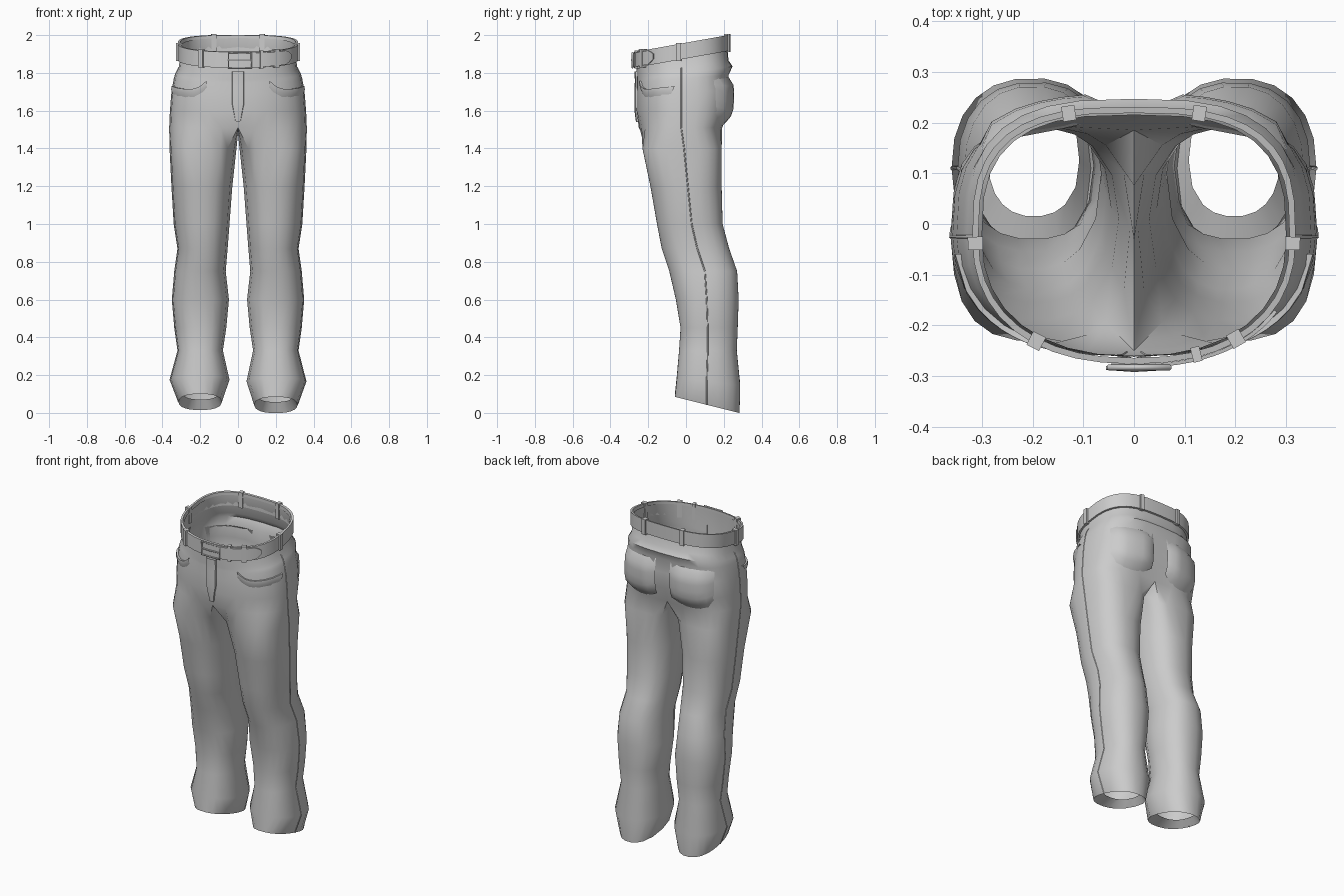
import bpy, bmesh, math
from mathutils import Vector

if "Cube" in bpy.data.objects:
    bpy.data.objects.remove(bpy.data.objects["Cube"])

M, K = 16, 4          # outer and inner segments of each leg ring
NF, NB = 2.3, 2.9     # squareness of the front and back of the torso

# z, tilt, inner x, outer x, front y, back y, y of widest point
LEG = [(.11, -.2, .108, .287, .015, .262, .125),   # turned-in cuff
       (.07, -.25, .085, .315, -.06, .285, .11),
       (.18, -.12, .045, .36, -.05, .288, .11),
       (.33, 0, .08, .318, -.038, .27, .115),
       (.45, 0, .062, .335, -.03, .275, .115),
       (.60, 0, .048, .348, -.055, .28, .11),
       (.75, 0, .065, .335, -.09, .272, .10),
       (.87, 0, .055, .318, -.13, .23, .06),
       (1.0, 0, .045, .338, -.155, .195, .03),
       (1.2, 0, .03, .35, -.19, .19, .01),
       (1.4, 0, .008, .36, -.232, .19, -.01)]
# z, tilt, half width, front y, back y, dent at the centre back
TORSO = [(1.51, 0, .362, -.25, .195, .01),
         (1.60, 0, .358, -.262, .235, .03),
         (1.70, .02, .35, -.262, .24, .02),
         (1.77, .08, .338, -.26, .228, .005),
         (1.80, .14, .33, -.26, .247, 0),
         (1.83, .16, .314, -.262, .225, 0),
         (1.945, .18, .3, -.26, .215, 0)]
YC = -.025


def spow(v, p):
    return math.copysign(abs(v) ** p, v)


def oval(t, a, yf, yb, yc, nf, nb):
    """Superellipse point with separate front and back depth."""
    c, s = math.cos(t), math.sin(t)
    n, b = (nf, yc - yf) if s < 0 else (nb, yb - yc)
    return spow(c, 2 / n) * a, yc + spow(s, 2 / n) * b


def lift(s, z):
    """The left hem sits a little higher."""
    return .02 * max(0, 1 - z / .33) if s < 0 else 0


def body(z, x, front, off):
    """Point on the torso at height z and sideways x, pushed outwards."""
    i = max(j for j in range(len(TORSO) - 1) if TORSO[j][0] <= z or j == 0)
    p, q = TORSO[i], TORSO[i + 1]
    f = (z - p[0]) / (q[0] - p[0])
    _, k, a, yf, yb, _ = [m + (n - m) * f for m, n in zip(p, q)]
    n, b = (NF, yf - YC) if front else (NB, yb - YC)
    r = min(abs(x) / a, .995)
    y = b * (1 - r ** n) ** (1 / n)
    nor = Vector((spow(x / a, n - 1) / a, spow(y / b, n - 1) / b, 0)).normalized()
    if y * nor.y < 0:
        nor.y = -nor.y
    return Vector((math.copysign(r * a, x), YC + y, z + k * (YC + y))) + nor * off


def finish(name, bm, angle=40):
    bmesh.ops.recalc_face_normals(bm, faces=bm.faces)
    me = bpy.data.meshes.new(name)
    bm.to_mesh(me)
    bm.free()
    ob = bpy.data.objects.new(name, me)
    bpy.context.collection.objects.link(ob)
    bpy.ops.object.select_all(action='DESELECT')
    ob.select_set(True)
    bpy.context.view_layer.objects.active = ob
    bpy.ops.object.shade_smooth_by_angle(angle=math.radians(angle))
    return ob


def skin(bm, rows, closed=False):
    for a, b in zip(rows, rows[1:]):
        n = len(a)
        for i in range(n if closed else n - 1):
            j = (i + 1) % n
            bm.faces.new((a[i], a[j], b[j], b[i]))


def patch(name, fn, nu, nv):
    bm = bmesh.new()
    skin(bm, [[bm.verts.new(fn(i, j)) for i in range(nu + 1)] for j in range(nv + 1)])
    return finish(name, bm, 60)


def tube(name, pts, r, closed=False):
    cu = bpy.data.curves.new(name, 'CURVE')
    cu.dimensions = '3D'
    cu.bevel_depth, cu.bevel_resolution, cu.use_fill_caps = r, 1, True
    sp = cu.splines.new('POLY')
    sp.points.add(len(pts) - 1)
    for p, co in zip(sp.points, pts):
        p.co = (*co, 1)
    sp.use_cyclic_u = closed
    ob = bpy.data.objects.new(name, cu)
    bpy.context.collection.objects.link(ob)


# Trouser shell: two legs that join at the crotch into one torso
bm = bmesh.new()
for s in (1, -1):
    rings = []
    for z, k, xi, xo, yf, yb, yc in LEG:
        angs = [math.radians(-130 + 260 * i / M) for i in range(M + 1)]
        angs += [math.radians(130 + 100 * i / K) for i in range(1, K)]
        n = 2.8 if z > 1.3 else 2.3
        ring = []
        for t in angs:
            x, y = oval(t, (xo - xi) / 2, yf, yb, yc, n, n)
            ring.append(bm.verts.new((s * (x + (xi + xo) / 2), y, z + k * y + lift(s, z))))
        rings.append(ring)
    arcs = []
    for z, k, a, yf, yb, dent in TORSO:
        arc = []
        for i in range(M + 1):
            x, y = oval(math.radians(-90 + 180 * i / M), a, yf, yb, YC, NF, NB)
            if i in (0, M):
                x = 0
            if y > 0:
                y -= dent * math.exp(-(x / .07) ** 2)
            arc.append(bm.verts.new((s * x, y, z + k * y)))
        arcs.append(arc)
    f, b = arcs[0][0].co, arcs[0][-1].co
    inner = [bm.verts.new(b.lerp(f, i / K) - Vector((0, 0, .03))) for i in range(1, K)]
    skin(bm, rings + [arcs[0] + inner], True)
    skin(bm, arcs)
bmesh.ops.remove_doubles(bm, verts=bm.verts, dist=.0005)
finish("trouser_shell", bm, 50)

for s, side in ((1, "right"), (-1, "left")):
    # Back pocket, bulging patch with a rounded bottom
    def back_pocket(i, j):
        u, v = i / 6, j / 6
        edge = i in (0, 6) or j in (0, 6)
        x = .05 + .265 * u
        z = 1.51 + .05 * abs(2 * u - 1) ** 2 * (1 - v) + .255 * v
        return body(z, s * x, False, -.004 if edge else .018)
    patch(side + "_back_pocket", back_pocket, 6, 6)

    # Front pocket lip along a scooped opening
    def front_pocket(i, j):
        u = i / 8
        z = 1.718 + .065 * (1 - u) ** 5 + .015 * u ** 3
        return body(z - (0, 0, .02, .05)[j], s * (.165 + .18 * u), True,
                    (-.004, .01, .009, -.002)[j])
    patch(side + "_front_pocket", front_pocket, 8, 3)

    # Outer side seam from hem to waist, half sunk into the cloth
    seam = [(s * (r[3] - .001), r[6], r[0] + r[1] * r[6] + lift(s, r[0])) for r in LEG[1:]]
    seam += [(s * (r[2] - .001), YC, r[0] + r[1] * YC) for r in TORSO[:-1]]
    tube(side + "_side_seam", seam, .004)


# Fly flap, rounded at the lower end
def fly(i, j):
    x = (-.034, -.03, 0, .03, .034)[i] * min(1, .4 + j * .3)
    return body(1.54 + .31 * j / 6, x, True, (-.004, .007, .011, .007, -.004)[i])


patch("fly", fly, 4, 6)


# Belt pieces that follow the tilted waistline
def waist(deg, off, h):
    x, y = oval(math.radians(deg), .303 + off, -.26 - off, .215 + off, YC, NF, NB)
    return Vector((x, y, 1.918 + .18 * y + h))


def band(name, t0, t1, o0, o1, half, n, closed=False, tip=False):
    bm = bmesh.new()
    rows = []
    for i in range(n if closed else n + 1):
        t = t0 + (t1 - t0) * i / n
        h = half * ((.75 if i == n - 1 else .35 if i == n else 1) if tip else 1)
        rows.append([bm.verts.new(waist(t, o, z))
                     for o, z in ((o0, -h), (o1, -h), (o1, h), (o0, h))])
    if closed:
        rows.append(rows[0])
    else:
        bm.faces.new(rows[0])
        bm.faces.new(rows[-1])
    skin(bm, rows, True)
    finish(name, bm, 40)


band("belt", 0, 360, .004, .016, .042, 40, closed=True)
band("belt_tail", -96, -32, .016, .023, .037, 14, tip=True)

# Belt loops
for n, (deg, wid) in enumerate(((-2, .026), (182, .026), (74, .026), (106, .026),
                                (-53, .028), (-125, .028), (-70, .018))):
    c = waist(deg, .01, 0)
    d = waist(deg + 2, .01, 0) - waist(deg - 2, .01, 0)
    bpy.ops.mesh.primitive_cube_add(size=1, location=c,
                                    rotation=(0, 0, math.atan2(d.y, d.x)))
    ob = bpy.context.object
    ob.name = "belt_loop_%d" % (n + 1)
    ob.scale = (wid, .03, .096)

# Buckle frame and prong
tube("buckle_frame", [(-.05, -.283, 1.828), (.07, -.283, 1.828),
                      (.07, -.283, 1.907), (-.05, -.283, 1.907)], .006, True)
tube("buckle_prong", [(-.055, -.284, 1.868), (.0, -.288, 1.868), (.07, -.284, 1.868)], .004)
